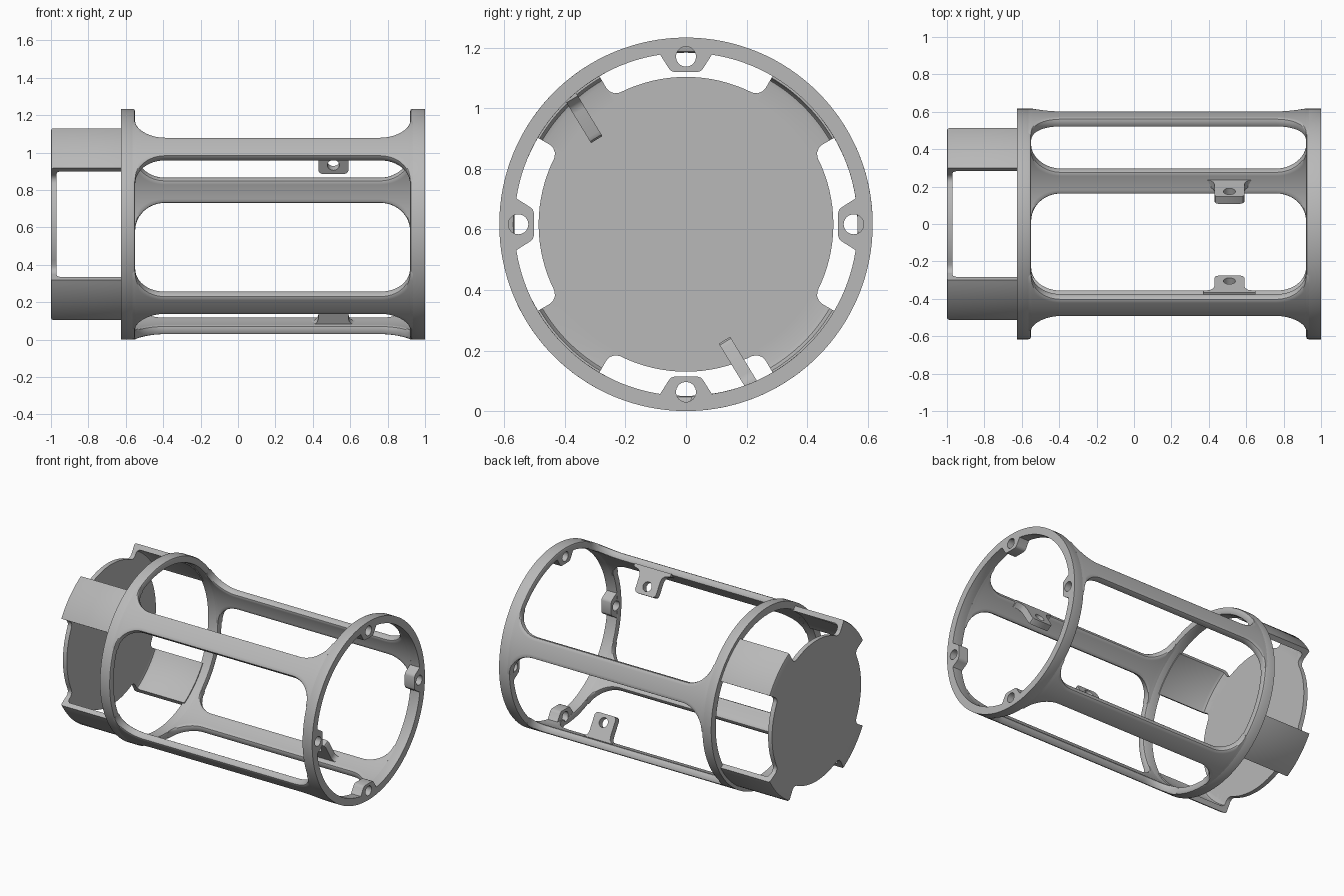
import bpy, bmesh
from math import sin, cos, pi, radians
from mathutils import Vector

cube = bpy.data.objects.get("Cube")
if cube:
    bpy.data.objects.remove(cube, do_unlink=True)

R, RI, ZC = 0.617, 0.567, 0.617          # shell outer/inner radius, axis height
X_BACK, X_FRONT = -0.625, 1.0            # ends of the cage
W_BACK, W_FRONT = -0.55, 0.92            # ends of the windows

grey = bpy.data.materials.new("plain grey")
grey.use_nodes = True
grey.diffuse_color = (0.48, 0.48, 0.48, 1)
grey.node_tree.nodes["Principled BSDF"].inputs["Base Color"].default_value = (0.48, 0.48, 0.48, 1)


def polar(x, r, a):
    """Point on the cage: along the axis, radius, angle from +y towards +z."""
    return Vector((x, r * cos(a), ZC + r * sin(a)))


def loft(name, sections, closed=False):
    """Skin a series of equal-length closed loops; cap the ends if open."""
    bm = bmesh.new()
    rows = [[bm.verts.new(p) for p in s] for s in sections]
    n = len(rows[0])
    pairs = list(zip(rows, rows[1:])) + ([(rows[-1], rows[0])] if closed else [])
    for a, b in pairs:
        for i in range(n):
            j = (i + 1) % n
            bm.faces.new((a[i], a[j], b[j], b[i]))
    if not closed:
        bm.faces.new(rows[0])
        bm.faces.new(rows[-1][::-1])
    bmesh.ops.recalc_face_normals(bm, faces=bm.faces)
    me = bpy.data.meshes.new(name)
    bm.to_mesh(me)
    bm.free()
    me.materials.append(grey)
    ob = bpy.data.objects.new(name, me)
    bpy.context.collection.objects.link(ob)
    return ob


def activate(ob):
    bpy.ops.object.select_all(action='DESELECT')
    ob.select_set(True)
    bpy.context.view_layer.objects.active = ob


def drill(ob, center, axis, radius):
    """Cut a round hole through an object."""
    axis = axis.normalized()
    u = axis.orthogonal().normalized()
    v = axis.cross(u)
    ring = [center + radius * (cos(2 * pi * i / 32) * u + sin(2 * pi * i / 32) * v) for i in range(32)]
    cutter = loft("hole_cutter", [[p - axis * 0.2 for p in ring], [p + axis * 0.2 for p in ring]])
    cutter.hide_render = True
    mod = ob.modifiers.new("hole", 'BOOLEAN')
    mod.operation = 'DIFFERENCE'
    mod.solver = 'EXACT'
    mod.object = cutter
    activate(ob)
    bpy.ops.object.modifier_apply(modifier=mod.name)
    bpy.data.objects.remove(cutter, do_unlink=True)


def smooth(ob):
    activate(ob)
    bpy.ops.object.shade_smooth_by_angle(angle=radians(35))


parts = []

# End rings, rounded on the window side
def end_ring(name, outer_x, window_x):
    s = 1 if window_x > outer_x else -1
    profile = [(outer_x, RI), (outer_x, R), (window_x - s * .015, R), (window_x - s * .004, R - .004),
               (window_x, R - .015), (window_x, RI + .015), (window_x - s * .004, RI + .004),
               (window_x - s * .015, RI)]
    n = 128
    return loft(name, [[polar(x, r, 2 * pi * i / n) for x, r in profile] for i in range(n)], closed=True)

back_ring = end_ring("back_ring", X_BACK, W_BACK)
front_ring = end_ring("front_ring", X_FRONT, W_FRONT)
parts += [back_ring, front_ring]

# Long bars, flaring into the rings with rounded window corners
FLARE, HALF, ROUND, STEPS = 0.16, 0.07, 0.015, 12

def bar_section(x, half, angle):
    h, d = half / R, ROUND / R
    arc = [(-1 + 2 * i / 10) * (h - d) for i in range(11)]
    side = [(R - .004, h - d * .27), (R - ROUND, h), (RI + ROUND, h), (RI + .004, h - d * .27)]
    loop = [(R, a) for a in arc] + side + [(RI, a) for a in reversed(arc)]
    loop += [(r, -a) for r, a in reversed(side)]
    return [polar(x, r, angle + a) for r, a in loop]

def bar(name, degrees):
    flare = [(-0.015, HALF + FLARE)]
    for i in range(STEPS + 1):
        p = pi / 2 * i / STEPS
        flare.append((FLARE * (1 - cos(p)), HALF + FLARE * (1 - sin(p))))
    stations = [(W_BACK + d, w) for d, w in flare] + [(W_FRONT - d, w) for d, w in reversed(flare)]
    return loft(name, [bar_section(x, w, radians(degrees)) for x, w in stations])

for name, deg in (("rear_bar", 17.8), ("upper_front_bar", 137.2),
                  ("lower_front_bar", 225.3), ("bottom_bar", 292.8)):
    parts.append(bar(name, deg))

# Screw bosses on the front ring
half_boss = [(.105, .582), (.1, .57), (.085, .56), (.058, .517), (.05, .507), (.038, .503)]
boss_outline = half_boss + [(-t, r) for t, r in reversed(half_boss)]
for k in range(4):
    a = k * pi / 2
    radial, tangent = Vector((0, cos(a), sin(a))), Vector((0, -sin(a), cos(a)))
    boss = loft(f"screw_boss_{k + 1}",
                [[Vector((x, 0, ZC)) + radial * r + tangent * t for t, r in boss_outline]
                 for x in (W_FRONT + .005, X_FRONT)])
    for ob in (boss, front_ring):
        drill(ob, polar(0.97, 0.554, a), Vector((1, 0, 0)), 0.033)
    parts.append(boss)

# Legs that carry the end plate, with a fillet at the foot
leg_profile = [(-.61, .594), (-.988, .594), (-.997, .589), (-1, .58), (-1, .47), (-.97, .47),
               (-.97, .535), (-.966, .55), (-.95, .56), (-.61, .56)]
LEG = radians(14.7)
for k in range(4):
    mid = pi / 4 + k * pi / 2
    parts.append(loft(f"leg_{k + 1}", [[polar(x, r, mid + LEG * (i / 8 - 1)) for x, r in leg_profile]
                                       for i in range(17)]))

# End plate with filleted roots where the legs join
root = [(14.7, .54), (14.7, .52), (15.2, .505), (16.4, .493), (18.3, .487)]
outline = []
for k in range(4):
    mid = 45 + 90 * k
    outline += [(mid - a, r) for a, r in reversed(root)] + [(mid + a, r) for a, r in root]
    outline += [(mid + 18.3 + 53.4 * i / 16, .487) for i in range(1, 16)]
parts.append(loft("end_plate", [[polar(x, r, radians(a)) for a, r in outline] for x in (-1, -.97)]))

# Mounting tabs on two bars, with flared bases and a hole each
half_tab = [(.06, 0), (.073, .006), (.08, .02), (.08, .11), (.086, .13), (.1, .145), (.14, .156), (.14, .175)]
tab_outline = half_tab + [(-w, t) for w, t in reversed(half_tab)]
along = Vector((0, -.52, .854))
across = Vector((0, .854, .52))
for name, tip, direction, extra in (("upper_tab", Vector((.51, -.295, ZC + .28)), along, 0),
                                    ("lower_tab", Vector((.51, .127, ZC - .383)), -along, .02)):
    tab = loft(name, [[tip + Vector((w, 0, 0)) + direction * (t + (extra if t > .1 else 0)) + across * s
                       for w, t in tab_outline] for s in (-.022, .022)])
    drill(tab, tip + direction * .055, across, 0.032)
    parts.append(tab)

for ob in parts:
    smooth(ob)
